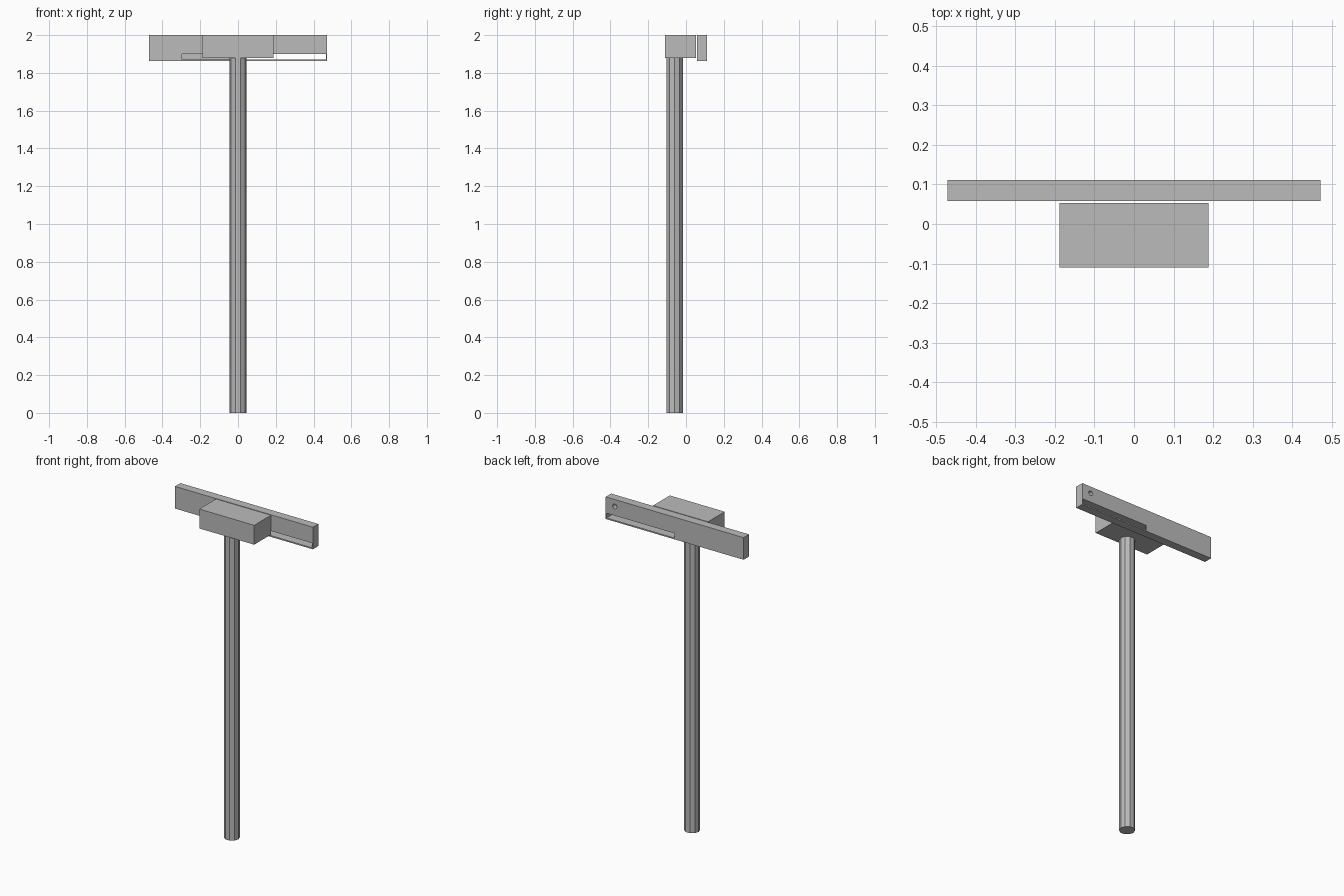
import bpy
import math

default = bpy.data.objects.get("Cube")
if default:
    bpy.data.objects.remove(default, do_unlink=True)

# Single grey finish
GREY = (0.5, 0.5, 0.5, 1)
grey = bpy.data.materials.new("plain_grey")
grey.use_nodes = True
grey.diffuse_color = GREY
grey.node_tree.nodes["Principled BSDF"].inputs["Base Color"].default_value = GREY


def box(name, x, y, z):
    """Box from (low, high) ranges on each axis."""
    ranges = (x, y, z)
    bpy.ops.mesh.primitive_cube_add(size=1, location=[sum(r) / 2 for r in ranges])
    ob = bpy.context.object
    ob.name = name
    ob.scale = [r[1] - r[0] for r in ranges]
    bpy.ops.object.transform_apply(location=False, rotation=False, scale=True)
    ob.data.materials.append(grey)
    return ob


def cylinder(name, sides, radius, depth, location, rotation):
    bpy.ops.mesh.primitive_cylinder_add(vertices=sides, radius=radius, depth=depth,
                                        location=location, rotation=rotation)
    ob = bpy.context.object
    ob.name = name
    ob.data.materials.append(grey)
    return ob


def cut(target, cutter):
    """Subtract the cutter from the target and discard it."""
    cutter.hide_render = True
    mod = target.modifiers.new("cut", 'BOOLEAN')
    mod.operation = 'DIFFERENCE'
    mod.solver = 'EXACT'
    mod.object = cutter
    bpy.context.view_layer.objects.active = target
    bpy.ops.object.modifier_apply(modifier=mod.name)
    bpy.data.objects.remove(cutter, do_unlink=True)


# Ten-sided post
POST_TOP = 1.88
cylinder("post", 10, 0.045, POST_TOP, (0, -0.06, POST_TOP / 2), (0, 0, math.pi / 2))

# Head block on top of the post
box("head_block", (-0.188, 0.188), (-0.11, 0.053), (POST_TOP, 2))

# Long bar behind the head
bar = box("cross_bar", (-0.472, 0.472), (0.058, 0.111), (1.863, 2))

# Slot through one half, carried on as a shallow groove along the front
SLOT_Z = (1.871, 1.9)
cut(bar, box("slot_cutter", (0, 0.466), (0, 0.2), SLOT_Z))
cut(bar, box("groove_cutter", (-0.296, 0.1), (0, 0.1), SLOT_Z))

# Small blind hole in the back
cut(bar, cylinder("hole_cutter", 12, 0.015, 0.06, (0.41, 0.111, 1.957), (math.pi / 2, 0, 0)))
